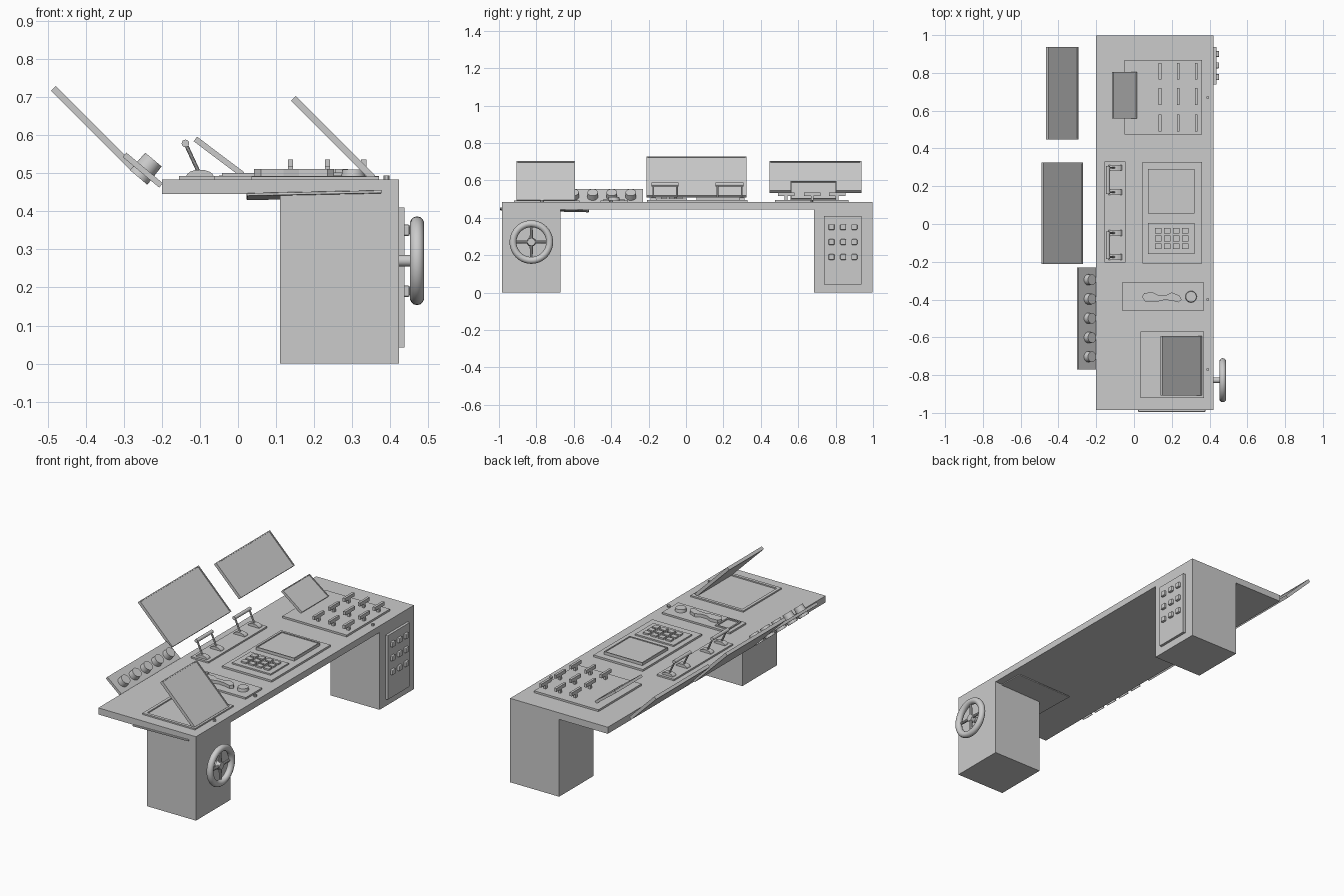
import bpy, bmesh
from math import radians, sin, cos, pi
from mathutils import Vector, Matrix

if "Cube" in bpy.data.objects:
    bpy.data.objects.remove(bpy.data.objects["Cube"])


def finish(name, bm, loc=(0, 0, 0), rot=(0, 0, 0)):
    me = bpy.data.meshes.new(name)
    bmesh.ops.recalc_face_normals(bm, faces=bm.faces[:])
    bm.to_mesh(me)
    bm.free()
    ob = bpy.data.objects.new(name, me)
    ob.location, ob.rotation_euler = loc, rot
    bpy.context.collection.objects.link(ob)
    return ob


def smooth(ob):
    bpy.ops.object.select_all(action='DESELECT')
    ob.select_set(True)
    bpy.context.view_layer.objects.active = ob
    bpy.ops.object.shade_smooth_by_angle()


def panel(name, size, loc, rot=(0, 0, 0), rim=0, depth=0.005):
    """Box; with a rim its local top face is sunk inside a border."""
    bm = bmesh.new()
    bmesh.ops.create_cube(bm, size=1)
    bmesh.ops.scale(bm, vec=size, verts=bm.verts)
    if rim:
        top = max(bm.faces, key=lambda f: f.calc_center_median().z)
        bmesh.ops.inset_region(bm, faces=[top], thickness=rim)
        r = bmesh.ops.extrude_face_region(bm, geom=[top])
        vs = [v for v in r['geom'] if isinstance(v, bmesh.types.BMVert)]
        bmesh.ops.translate(bm, vec=(0, 0, -depth), verts=vs)
        if top.is_valid:
            bmesh.ops.delete(bm, geom=[top], context='FACES_ONLY')
    return finish(name, bm, loc, rot)


def span(name, x, y, z, rim=0, depth=0.005):
    return panel(name, (x[1] - x[0], y[1] - y[0], z[1] - z[0]),
                 (sum(x) / 2, sum(y) / 2, sum(z) / 2), rim=rim, depth=depth)


def rod(name, a, b, r, r2=None, seg=16):
    a, b = Vector(a), Vector(b)
    bm = bmesh.new()
    bmesh.ops.create_cone(bm, cap_ends=True, segments=seg, radius1=r,
                          radius2=r if r2 is None else r2, depth=(b - a).length)
    ob = finish(name, bm, (a + b) / 2, (b - a).to_track_quat('Z', 'Y').to_euler())
    smooth(ob)
    return ob


def extrude(name, pts, height, loc, rot=(0, 0, 0)):
    bm = bmesh.new()
    f = bm.faces.new([bm.verts.new((p[0], p[1], 0)) for p in pts])
    r = bmesh.ops.extrude_face_region(bm, geom=[f])
    bmesh.ops.translate(bm, vec=(0, 0, height),
                        verts=[v for v in r['geom'] if isinstance(v, bmesh.types.BMVert)])
    return finish(name, bm, loc, rot)


TOP = 0.483

# Desk and pedestals
span("desk_top", (-0.2, 0.422), (-0.985, 0.997), (0.445, TOP))
span("left_pedestal", (0.11, 0.422), (-0.985, -0.67), (0, 0.446))
span("right_pedestal", (0.11, 0.422), (0.685, 0.997), (0, 0.446))

# Thin tray tucked below the desk
tray = panel("under_desk_tray", (0.355, 0.475, 0.008), (0.2, -0.757, 0.442),
             (radians(-1.3), radians(-1.2), 0))
mod = tray.modifiers.new("round", 'BEVEL')
mod.width, mod.segments = 0.003, 2

# Tilted screens
T = radians(45)
panel("large_monitor", (0.295, 0.535, 0.018), (-0.38, 0.057, 0.618), (0, T, 0), 0.008)
panel("second_monitor", (0.225, 0.49, 0.018), (-0.38, 0.692, 0.618), (0, T, 0), 0.008)
panel("open_lid", (0.295, 0.315, 0.018), (0.25, -0.75, 0.592), (0, T, 0), 0.008)
panel("small_screen", (0.155, 0.245, 0.015), (-0.05, 0.682, 0.543), (0, radians(37), 0), 0.006)

# Recessed bay beneath the lid
span("lid_bay", (0.035, 0.37), (-0.92, -0.57), (TOP - 0.005, 0.491), 0.025, 0.007)

# Angled strip with five knobs
K = radians(40)
panel("knob_strip", (0.125, 0.54, 0.015), (-0.25, -0.5, 0.508), (0, K, 0))
axis = Vector((sin(K), 0, cos(K)))
for i in range(5):
    c = Vector((-0.245, -0.295 - i * 0.102, 0.508))
    rod(f"strip_knob_{i+1}", c - axis * 0.025, c + axis * 0.036, 0.03, 0.028, 20)

# Switch panel with handles
span("switch_panel", (-0.05, 0.36), (0.475, 0.868), (TOP - 0.005, 0.494))
for x in (0.138, 0.235, 0.33):
    for y in (0.808, 0.675, 0.535):
        span("switch_post", (x - 0.007, x + 0.007), (y - 0.008, y + 0.008), (0.49, 0.52))
        span("switch_bar", (x - 0.007, x + 0.007), (y - 0.044, y + 0.044), (0.516, 0.536))

# Lever panel with two throttle handles
span("lever_panel", (-0.155, -0.045), (-0.205, 0.33), (TOP - 0.005, 0.492))
for n, (y0, y1) in enumerate(((-0.175, -0.048), (0.168, 0.298))):
    for y in (y0, y1):
        arc = [(0.036 * cos(pi * k / 8), 0.018 * sin(pi * k / 8)) for k in range(9)]
        extrude("lever_base", arc, 0.03, (-0.1, y + 0.015, 0.491), (pi / 2, 0, 0))
        rod("lever_arm", (-0.102, y, 0.5), (-0.138, y, 0.578), 0.005, seg=10)
    rod(f"lever_grip_{n+1}", (-0.138, y0 - 0.009, 0.578), (-0.138, y1 + 0.009, 0.578), 0.01)

# Central console: display and keypad
span("console_panel", (0.045, 0.36), (-0.208, 0.328), (TOP - 0.005, 0.494))
span("console_display", (0.075, 0.32), (0.055, 0.29), (0.49, 0.51), 0.008, 0.004)
span("keypad_base", (0.075, 0.32), (-0.16, 0.005), (0.49, 0.502))
for x in (0.128, 0.175, 0.223, 0.272):
    for y in (-0.035, -0.077, -0.118):
        span("keypad_key", (x - 0.017, x + 0.017), (y - 0.015, y + 0.015), (0.5, 0.511))

# Handset station
span("handset_panel", (-0.063, 0.37), (-0.458, -0.31), (TOP - 0.005, 0.493))
span("handset_clip", (-0.042, 0.045), (-0.44, -0.33), (0.49, 0.5), 0.012, 0.006)
outline = [(0.042, -0.385), (0.055, -0.365), (0.1, -0.362), (0.13, -0.377), (0.17, -0.377),
           (0.2, -0.362), (0.24, -0.378), (0.252, -0.4), (0.235, -0.415), (0.2, -0.405),
           (0.16, -0.402), (0.12, -0.412), (0.06, -0.412)]
extrude("handset", outline, 0.02, (0, 0, 0.491))
rod("handset_dial", (0.302, -0.385, 0.49), (0.302, -0.385, 0.51), 0.031, 0.028, 24)

# Small buttons along the edge
for y in (0.67, -0.4, -0.77):
    rod("edge_button", (0.39, y, 0.48), (0.39, y, 0.494), 0.008, seg=12)

# Button plate on the right pedestal
span("button_plate", (0.42, 0.437), (0.738, 0.938), (0.042, 0.41))
for y in (0.778, 0.84, 0.9):
    for z in (0.35, 0.27, 0.19):
        b = span("plate_button", (0.43, 0.451), (y - 0.016, y + 0.016), (z - 0.015, z + 0.015))
        m = b.modifiers.new("round", 'BEVEL')
        m.width, m.segments = 0.005, 2

# Hand wheel on the left pedestal
WY, WZ = -0.827, 0.27
bpy.ops.mesh.primitive_torus_add(location=(0.47, WY, WZ), rotation=(0, pi / 2, 0),
                                 major_radius=0.098, minor_radius=0.0185,
                                 major_segments=40, minor_segments=14)
rim = bpy.context.object
rim.name = "wheel_rim"
smooth(rim)
rod("wheel_shaft", (0.42, WY, WZ), (0.46, WY, WZ), 0.015)
rod("wheel_hub", (0.452, WY, WZ), (0.476, WY, WZ), 0.025, 0.02, 20)
for k in range(4):
    a = k * pi / 2
    d = Vector((0, cos(a), sin(a)))
    c = Vector((0.466, WY, WZ))
    rod("wheel_spoke", c + d * 0.01, c + d * 0.09, 0.009, 0.007, 10)
